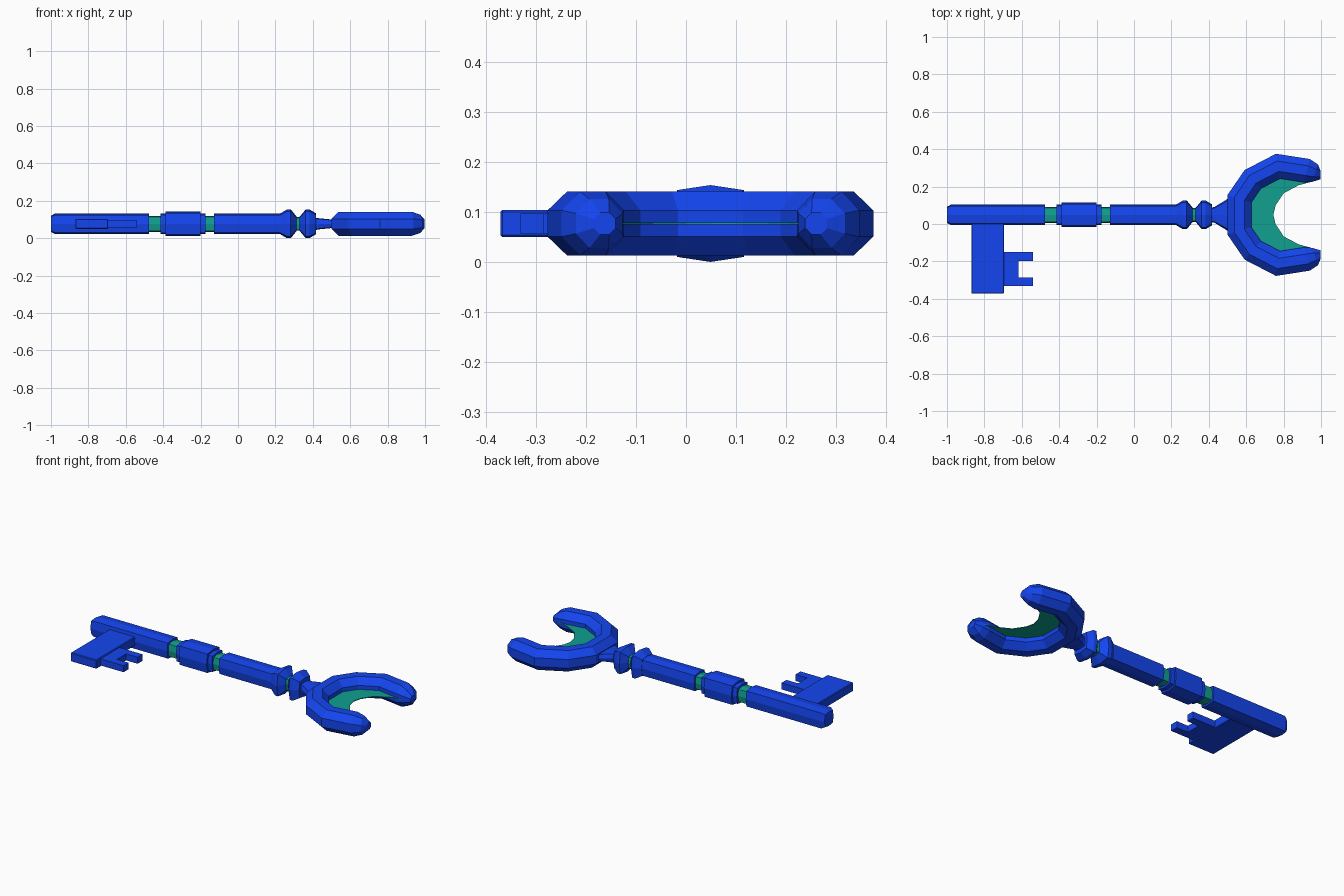
import bpy, bmesh
from mathutils import Vector

if "Cube" in bpy.data.objects:
    bpy.data.objects.remove(bpy.data.objects["Cube"])

CY, CZ = 0.049, 0.077   # shaft axis


def material(name, rgb):
    m = bpy.data.materials.new(name)
    m.diffuse_color = (*rgb, 1)
    m.use_nodes = True
    m.node_tree.nodes["Principled BSDF"].inputs["Base Color"].default_value = m.diffuse_color
    return m


BLUE = material("blue", (0.007, 0.06, 0.87))
TEAL = material("teal", (0.005, 0.35, 0.28))


def finish(name, bm, mat):
    bmesh.ops.recalc_face_normals(bm, faces=bm.faces)
    me = bpy.data.meshes.new(name)
    bm.to_mesh(me)
    bm.free()
    me.materials.append(mat)
    ob = bpy.data.objects.new(name, me)
    bpy.context.collection.objects.link(ob)
    return ob


def loft(name, rings, mat):
    """Skin a list of equal-length point rings and cap both ends."""
    bm = bmesh.new()
    vs = [[bm.verts.new(p) for p in ring] for ring in rings]
    n = len(vs[0])
    for a, b in zip(vs, vs[1:]):
        for i in range(n):
            j = (i + 1) % n
            bm.faces.new((a[i], a[j], b[j], b[i]))
    bm.faces.new(vs[0])
    bm.faces.new(vs[-1])
    return finish(name, bm, mat)


# Square section with slightly peaked sides
C = 0.87
SECTION = [(1, 0), (C, C), (0, 1), (-C, C), (-1, 0), (-C, -C), (0, -1), (C, -C)]


def bar(name, profile, mat=BLUE):
    """profile: (x, half width y, half height z)"""
    return loft(name, [[(x, CY + ry * a, CZ + rz * b) for a, b in SECTION]
                       for x, ry, rz in profile], mat)


def rod(name, profile, mat=BLUE):
    return bar(name, [(x, r, r) for x, r in profile], mat)


def plate(name, outline, half, mat=BLUE, cy=0.0):
    return loft(name, [[(x, y + cy, CZ + s * half) for x, y in outline]
                       for s in (-1, 1)], mat)


# Shaft segments
rod("shaft_tip", [(-1, 0.043), (-0.98, 0.054), (-0.475, 0.054)])
rod("grip", [(-0.415, 0.055), (-0.387, 0.055), (-0.387, 0.066), (-0.2, 0.066),
             (-0.2, 0.055), (-0.173, 0.055)])
rod("shaft_middle", [(-0.127, 0.054), (0.24, 0.054)])

# Teal bands between segments
for i, (a, b, r) in enumerate([(-0.48, -0.41, 0.043), (-0.18, -0.12, 0.043),
                               (0.305, 0.335, 0.037)]):
    rod(f"band_{i + 1}", [(a, r), (b, r)], TEAL)

# Pair of mirrored collars
for name, s in (("collar_shaft_side", 1), ("collar_bow_side", -1)):
    rod(name, [(0.322 + s * d, r) for d, r in
               [(-0.095, 0.056), (-0.06, 0.077), (-0.04, 0.077), (-0.008, 0.038)]])

# Neck flaring into the bow
bar("neck", [(0.40, 0.036, 0.036), (0.43, 0.042, 0.03), (0.5, 0.085, 0.023),
             (0.54, 0.1, 0.023)])

# Crescent bow: octagonal tube swept along a C path (x, y, radius)
half_path = [(0.563, 0.085, 0.064), (0.635, 0.19, 0.064), (0.77, 0.26, 0.064),
             (0.925, 0.236, 0.064), (0.968, 0.223, 0.049), (0.998, 0.212, 0.022)]
path = [(x, -y, r) for x, y, r in reversed(half_path)] + half_path
K = 0.414
OCT = [(1, K), (K, 1), (-K, 1), (-1, K), (-1, -K), (-K, -1), (K, -1), (1, -K)]
rings = []
for i, (x, y, r) in enumerate(path):
    p = Vector((x, y))
    a = Vector(path[i - 1][:2]) if i else None
    b = Vector(path[i + 1][:2]) if i < len(path) - 1 else None
    d = [v.normalized() for v in ((p - a) if a else None, (b - p) if b else None) if v]
    t = sum(d, Vector((0, 0))).normalized()
    if len(d) == 1:
        t = Vector((-1 if i == 0 else 1, 0))
        miter = 1
    else:
        miter = 1 / t.dot(d[0])
    nrm = Vector((-t.y, t.x)) * miter
    rings.append([(x + nrm.x * u * r, CY + y + nrm.y * u * r, CZ + v * r)
                  for u, v in OCT])
loft("bow", rings, BLUE)

# Thin teal crescent inside the bow
inner = [(0.97, 0.182), (0.88, 0.158), (0.80, 0.115), (0.757, 0.05)]
outer = [(x, y) for x, y, r in half_path[:5]]
web = ([(x, -y) for x, y in reversed(outer)] + outer + inner + [(0.745, 0)]
       + [(x, -y) for x, y in reversed(inner)])
plate("bow_web", web, 0.002, TEAL, CY)

# Key bit and its forked tooth
bit = plate("bit", [(-0.87, 0.03), (-0.695, 0.03), (-0.695, -0.372), (-0.87, -0.372)], 0.027)
bev = bit.modifiers.new("edge", "BEVEL")
bev.width, bev.segments = 0.004, 1
plate("bit_fork", [(-0.71, -0.15), (-0.54, -0.15), (-0.54, -0.197), (-0.618, -0.197),
                   (-0.618, -0.285), (-0.54, -0.285), (-0.54, -0.332), (-0.71, -0.332)], 0.02)
